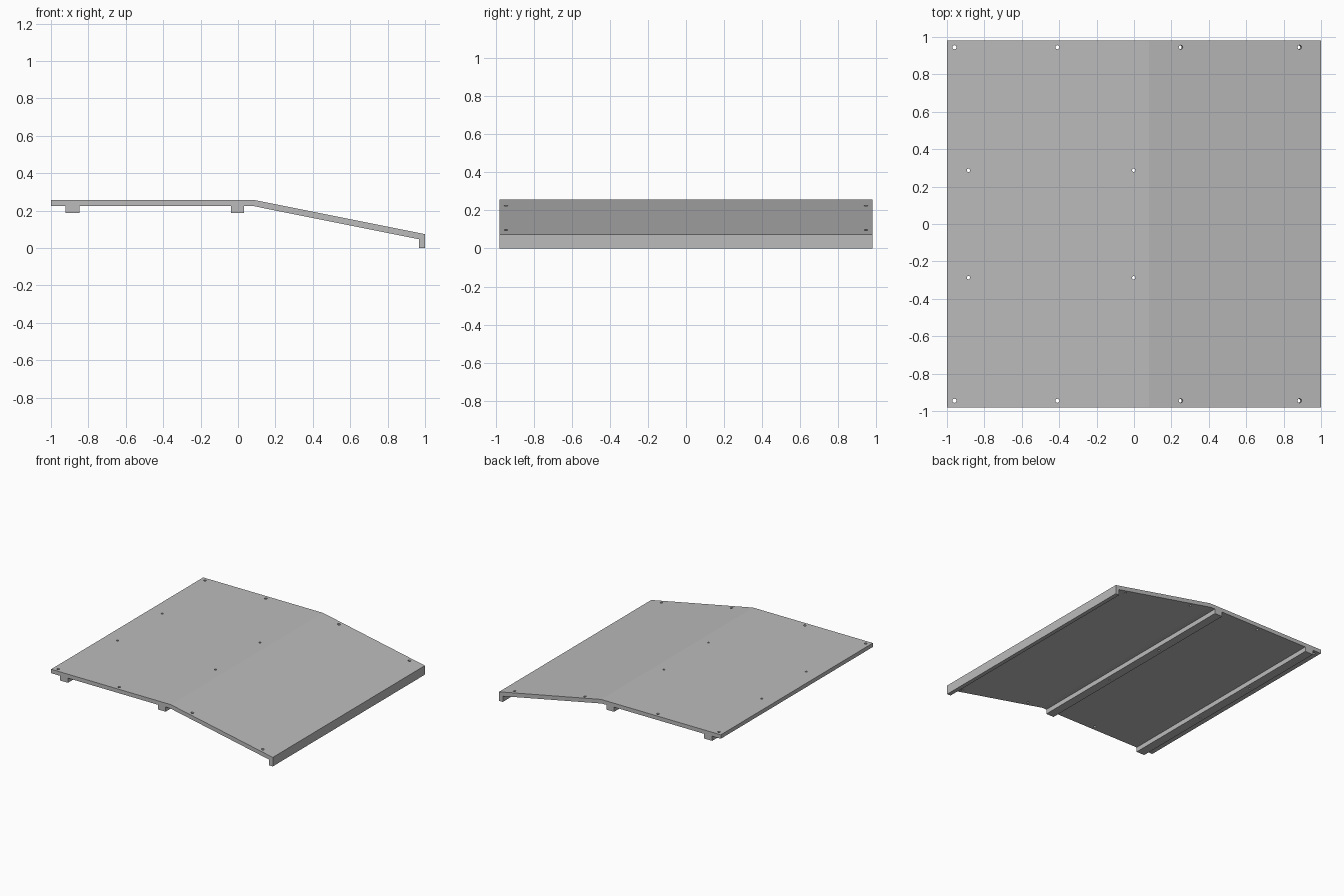
import bpy, bmesh, math
from mathutils import Matrix, Vector

if "Cube" in bpy.data.objects:
    bpy.data.objects.remove(bpy.data.objects["Cube"], do_unlink=True)

HALF_WIDTH = 0.98
TOP, UNDER, RIB_BASE = 0.258, 0.226, 0.188
BEND_X, LIP_TOP, LIP_IN = 0.08, 0.074, 0.967

grey = bpy.data.materials.new("plain grey")
grey.use_nodes = True
colour = (0.5, 0.5, 0.5, 1)
grey.diffuse_color = colour
grey.node_tree.nodes["Principled BSDF"].inputs["Base Color"].default_value = colour


def link(bm, name):
    bmesh.ops.recalc_face_normals(bm, faces=bm.faces)
    mesh = bpy.data.meshes.new(name)
    bm.to_mesh(mesh)
    bm.free()
    mesh.materials.append(grey)
    obj = bpy.data.objects.new(name, mesh)
    bpy.context.collection.objects.link(obj)
    return obj


def rib(x0, x1):
    return [(x0, UNDER), (x0, RIB_BASE), (x1, RIB_BASE), (x1, UNDER)]


# Bent sheet with two support ribs and a downturned end lip
profile = [(-1, TOP), (-1, UNDER), *rib(-0.922, -0.848), *rib(-0.037, 0.033),
           (0.074, UNDER), (LIP_IN, 0.047), (LIP_IN, 0), (1, 0),
           (1, LIP_TOP), (BEND_X, TOP)]
bm = bmesh.new()
face = bm.faces.new([bm.verts.new((x, -HALF_WIDTH, z)) for x, z in profile])
ext = bmesh.ops.extrude_face_region(bm, geom=[face])
bmesh.ops.translate(bm, vec=(0, 2 * HALF_WIDTH, 0),
                    verts=[v for v in ext["geom"] if isinstance(v, bmesh.types.BMVert)])
panel = link(bm, "ramp_panel")

# Screw hole cutters, tilted square to the sheet on the sloping half
slope = math.atan2(TOP - LIP_TOP, 1 - BEND_X)
holes = bmesh.new()


def bore(x, y, radius):
    sloped = x > BEND_X
    z = TOP - (x - BEND_X) * math.tan(slope) if sloped else TOP
    turn = Matrix.Rotation(slope if sloped else 0, 4, "Y")
    bmesh.ops.create_cone(holes, cap_ends=True, segments=16, radius1=radius,
                          radius2=radius, depth=0.24,
                          matrix=Matrix.Translation(Vector((x, y, z))) @ turn)


for side in (-1, 1):
    for x in (-0.96, -0.41, 0.25, 0.885):
        bore(x, side * 0.945, 0.011)
    for x in (-0.885, -0.002):
        bore(x, side * 0.287, 0.009)
cutter = link(holes, "hole_cutter")
cutter.hide_render = True
cutter.hide_viewport = True

cut = panel.modifiers.new("Screw holes", "BOOLEAN")
cut.operation = "DIFFERENCE"
cut.solver = "EXACT"
cut.object = cutter
